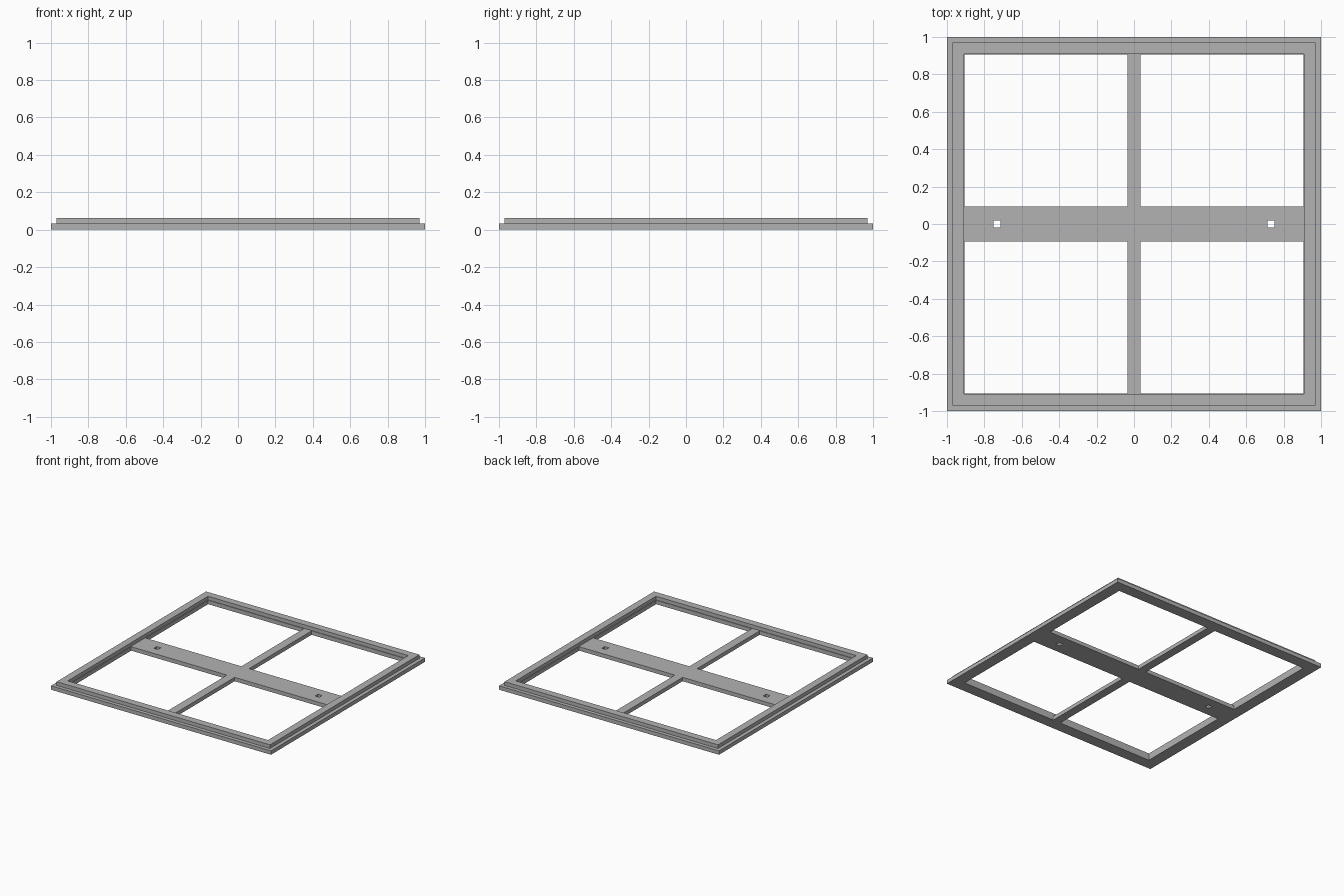
import bpy
import bmesh

cube = bpy.data.objects.get("Cube")
if cube:
    bpy.data.objects.remove(cube, do_unlink=True)

grey = bpy.data.materials.new("plain_grey")
grey.use_nodes = True
colour = (0.45, 0.45, 0.45, 1)
grey.diffuse_color = colour
grey.node_tree.nodes["Principled BSDF"].inputs["Base Color"].default_value = colour

STEP, TOP = 0.032, 0.062      # height of the base layer and of the raised lip
INNER = 0.905                 # half width of the opening


def finish(name, bm):
    bmesh.ops.recalc_face_normals(bm, faces=bm.faces)
    mesh = bpy.data.meshes.new(name)
    bm.to_mesh(mesh)
    bm.free()
    mesh.materials.append(grey)
    obj = bpy.data.objects.new(name, mesh)
    bpy.context.collection.objects.link(obj)
    return obj


def square_frame(name, profile):
    """Sweep a closed (half width, height) profile around a square."""
    bm = bmesh.new()
    corners = [(1, 1), (-1, 1), (-1, -1), (1, -1)]
    rings = [[bm.verts.new((sx * r, sy * r, z)) for r, z in profile]
             for sx, sy in corners]
    n = len(profile)
    for i in range(4):
        a, b = rings[i], rings[(i + 1) % 4]
        for j in range(n):
            k = (j + 1) % n
            bm.faces.new((a[j], a[k], b[k], b[j]))
    return finish(name, bm)


def slab(name, xs, ys, keep, height):
    """Extrude the cells of a grid that pass the keep rule."""
    bm = bmesh.new()
    for x0, x1 in zip(xs, xs[1:]):
        for y0, y1 in zip(ys, ys[1:]):
            if keep((x0 + x1) / 2, (y0 + y1) / 2):
                bm.faces.new([bm.verts.new((x, y, 0)) for x, y in
                              ((x0, y0), (x1, y0), (x1, y1), (x0, y1))])
    bmesh.ops.remove_doubles(bm, verts=bm.verts, dist=0.0001)
    base = list(bm.faces)
    new = bmesh.ops.extrude_face_region(bm, geom=base, use_keep_orig=True)["geom"]
    top = [v for v in new if isinstance(v, bmesh.types.BMVert)]
    bmesh.ops.translate(bm, verts=top, vec=(0, 0, height))
    return finish(name, bm)


# Outer frame: wide base, raised lip, and a fine inner ledge
square_frame("stepped_frame", [
    (1, 0), (1, STEP), (0.97, STEP), (0.97, TOP),
    (0.91, TOP), (0.91, STEP), (INNER, STEP), (INNER, 0)])

# Crossing bars: broad rail with two square holes, narrow mullion
BAR, POST, HOLE, HOLE_X = 0.094, 0.035, 0.019, 0.733
half_x = [POST, HOLE_X - HOLE, HOLE_X + HOLE, INNER]
half_y = [HOLE, BAR, INNER]
xs = [-x for x in reversed(half_x)] + half_x
ys = [-y for y in reversed(half_y)] + half_y


def in_cross(x, y):
    in_hole = abs(abs(x) - HOLE_X) < HOLE and abs(y) < HOLE
    return (abs(x) < POST or abs(y) < BAR) and not in_hole


slab("cross_bars", xs, ys, in_cross, STEP)
